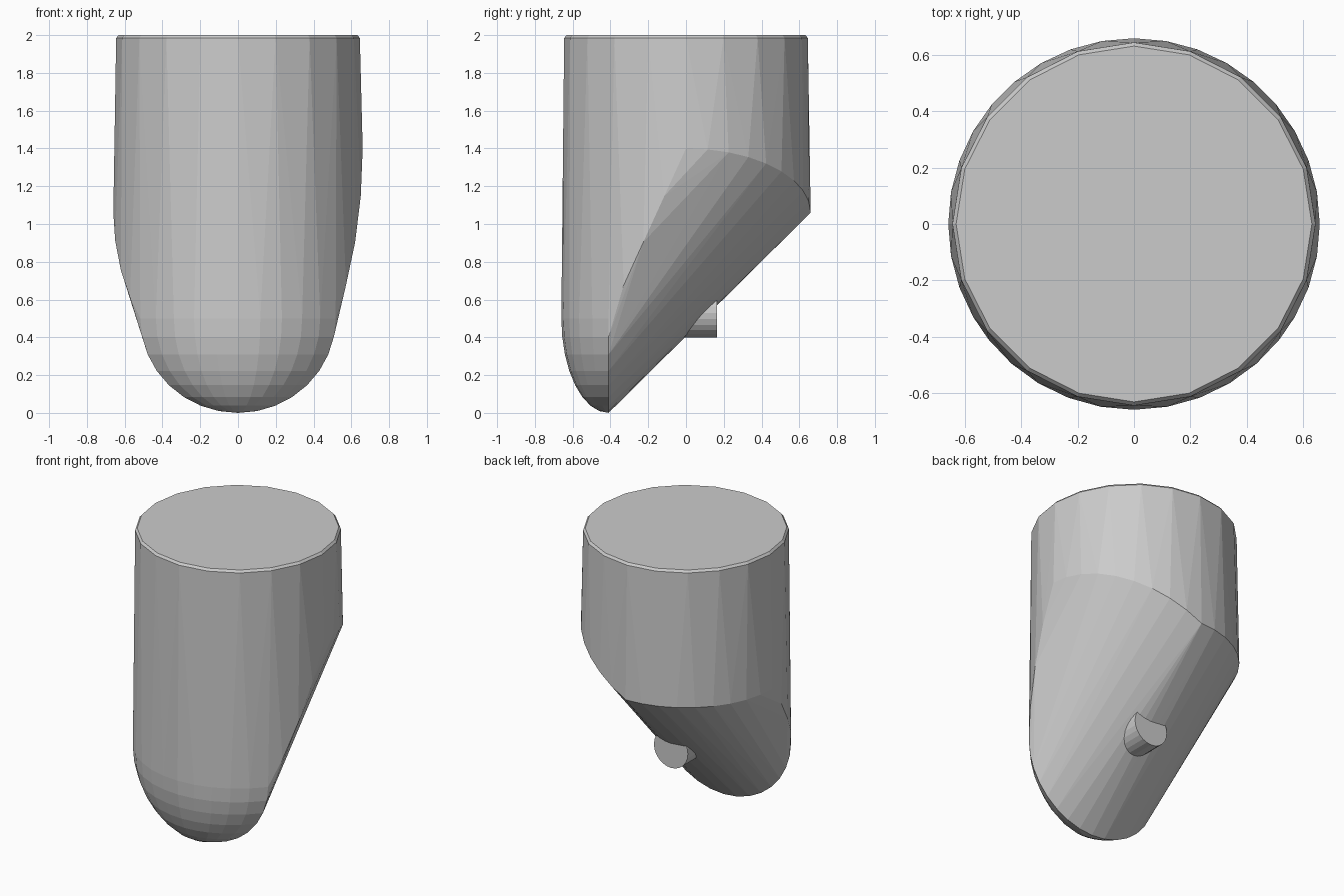
import bpy, bmesh
from math import sin, cos, pi, radians, acos

if "Cube" in bpy.data.objects:
    bpy.data.objects.remove(bpy.data.objects["Cube"])

R = 0.66        # body radius
FRONT = 0.41    # the toe starts at y = -FRONT
TOE_Z = 0.50    # height of the rounded toe
pts = []

# Top cap with a thin bevel
for i in range(20):
    a = 2 * pi * i / 20
    pts += [(r * cos(a), r * sin(a), z) for r, z in ((0.645, 1.985), (0.632, 2.0))]

# Slanted lower rim: higher on the right, running down to the toe corners
for i in range(36):
    a = 2 * pi * i / 36
    x, y = R * cos(a), R * sin(a)
    z = 1.06 + 0.34 * max(x, 0) / R
    if y < -FRONT:
        continue
    if y < -0.001:
        start = 1.4 if x > 0 else 1.07
        z = start + (TOE_Z - start) * (-y / FRONT)
    pts.append((x, y, z))

# Rounded toe: the front slice of the body shrinking towards the ground
half = acos(FRONT / R)
for j in range(9):
    el = radians(90 * j / 8)
    s = cos(el)
    for i in range(11):
        p = half * (2 * i / 10 - 1)
        pts.append((R * sin(p) * s, -FRONT - (R * cos(p) - FRONT) * s, TOE_Z * (1 - sin(el))))

# Wrap the body as one faceted hull
bm = bmesh.new()
for p in pts:
    bm.verts.new(p)
bmesh.ops.remove_doubles(bm, verts=bm.verts[:], dist=0.001)
bmesh.ops.convex_hull(bm, input=bm.verts[:])
bmesh.ops.delete(bm, geom=[v for v in bm.verts if not v.link_faces], context='VERTS')
bmesh.ops.recalc_face_normals(bm, faces=bm.faces[:])
mesh = bpy.data.meshes.new("body")
bm.to_mesh(mesh)
bm.free()
bpy.context.collection.objects.link(bpy.data.objects.new("body", mesh))

# Small peg sticking out of the slanted back
bpy.ops.mesh.primitive_cylinder_add(vertices=24, radius=0.13, depth=0.27,
                                    location=(0, 0.03, 0.53), rotation=(pi / 2, 0, 0))
peg = bpy.context.object
peg.name = "back_peg"

# Trim the peg to the slanted face so only the D-shaped stub remains
bm = bmesh.new()
bm.from_mesh(peg.data)
bm.transform(peg.matrix_basis)
cut = bmesh.ops.bisect_plane(bm, geom=bm.verts[:] + bm.edges[:] + bm.faces[:],
                             plane_co=(0, -FRONT, 0.05), plane_no=(0, -1, 1), clear_outer=True)
bmesh.ops.holes_fill(bm, edges=[e for e in bm.edges if e.is_boundary])
bmesh.ops.recalc_face_normals(bm, faces=bm.faces[:])
bm.to_mesh(peg.data)
bm.free()
peg.location = (0, 0, 0)
peg.rotation_euler = (0, 0, 0)
